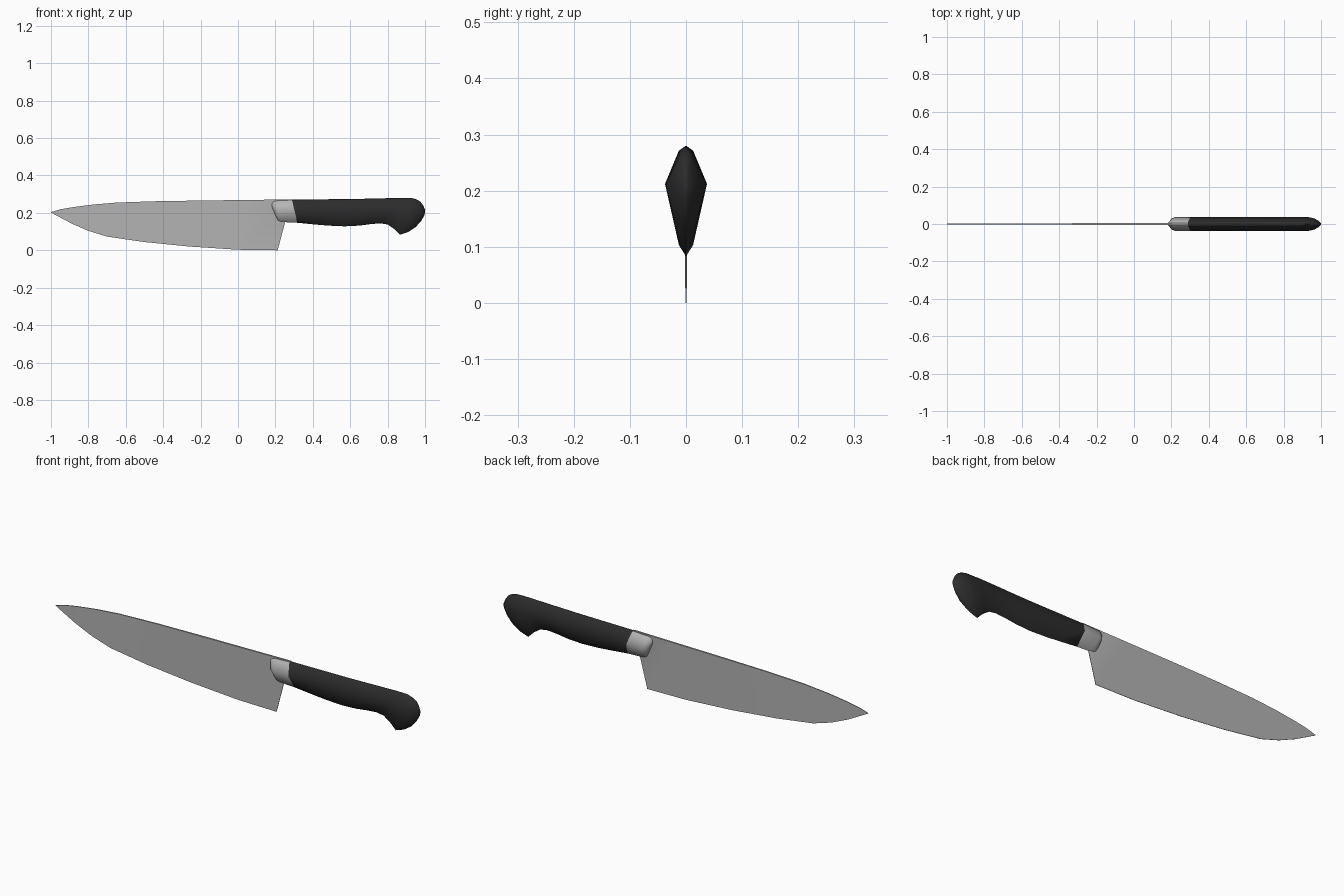
import bpy, bmesh

cube = bpy.data.objects.get("Cube")
if cube:
    bpy.data.objects.remove(cube, do_unlink=True)


def material(name, grey, rough):
    m = bpy.data.materials.new(name)
    m.use_nodes = True
    colour = (grey, grey, grey, 1)
    m.diffuse_color = colour
    bsdf = m.node_tree.nodes["Principled BSDF"]
    bsdf.inputs["Base Color"].default_value = colour
    bsdf.inputs["Roughness"].default_value = rough
    return m


steel = material("steel grey", 0.46, 0.5)
black = material("handle black", 0.025, 0.6)


def loft(name, rings, mat, angle):
    """Skin a row of closed rings and cap both ends."""
    bm = bmesh.new()
    loops = [[bm.verts.new(p) for p in ring] for ring in rings]
    n = len(loops[0])
    for a, b in zip(loops, loops[1:]):
        for i in range(n):
            j = (i + 1) % n
            bm.faces.new((a[i], a[j], b[j], b[i]))
    bm.faces.new(loops[0])
    bm.faces.new(loops[-1][::-1])
    bmesh.ops.remove_doubles(bm, verts=bm.verts[:], dist=0.0002)
    bmesh.ops.recalc_face_normals(bm, faces=bm.faces[:])
    mesh = bpy.data.meshes.new(name)
    bm.to_mesh(mesh)
    bm.free()
    mesh.materials.append(mat)
    obj = bpy.data.objects.new(name, mesh)
    bpy.context.collection.objects.link(obj)
    bpy.ops.object.select_all(action="DESELECT")
    obj.select_set(True)
    bpy.context.view_layer.objects.active = obj
    bpy.ops.object.shade_smooth_by_angle(angle=angle)
    return obj


def grip_ring(xt, zt, xb, zb, w):
    """Pointed oval section leaning from its top point to its bottom point."""
    ridge = min(max((zt - 0.213) / (zt - zb), 0.35), 0.6)
    side = [(0.06, 0.34), (ridge, 1), (0.9, 0.34)]
    outline = [(0, 0)] + side + [(1, 0)] + [(t, -y) for t, y in reversed(side)]
    return [(xt + (xb - xt) * t, y * w, zt + (zb - zt) * t) for t, y in outline]


# Blade: wedge section, thick at the spine, thin at the edge
spine = [(-1, 0.204), (-0.95, 0.219), (-0.88, 0.231), (-0.78, 0.244), (-0.65, 0.255),
         (-0.45, 0.262), (-0.2, 0.266), (0.05, 0.269), (0.28, 0.272), (0.29, 0.271)]
edge = [(-1, 0.202), (-0.95, 0.175), (-0.89, 0.143), (-0.8, 0.104), (-0.7, 0.073),
        (-0.5, 0.044), (-0.26, 0.02), (0, 0.003), (0.212, 0), (0.252, 0.15)]
blade_rings = []
for (sx, sz), (ex, ez) in zip(spine, edge):
    half = 0.0015 + 0.003 * min(1, (sx + 1) / 0.8)
    blade_rings.append([(sx, half, sz), (ex, 0.001, ez), (ex, -0.001, ez), (sx, -half, sz)])
loft("blade", blade_rings, steel, 0.5)

# Bolster: steel collar with a rounded front
bolster = [(0.177, 0.243, 0.209, 0.166, 0.008), (0.181, 0.255, 0.214, 0.158, 0.022),
           (0.19, 0.264, 0.222, 0.153, 0.031), (0.203, 0.267, 0.236, 0.151, 0.0365),
           (0.288, 0.271, 0.318, 0.147, 0.037)]
loft("bolster", [grip_ring(*s) for s in bolster], steel, 1.0)

# Handle: slim grip that swells into a hooked, rounded butt
handle = [(0.288, 0.271, 0.318, 0.147, 0.037), (0.4, 0.272, 0.4, 0.139, 0.037),
          (0.5, 0.273, 0.48, 0.132, 0.037), (0.6, 0.274, 0.57, 0.128, 0.037),
          (0.7, 0.276, 0.65, 0.132, 0.037), (0.78, 0.278, 0.71, 0.14, 0.037),
          (0.83, 0.279, 0.76, 0.144, 0.037), (0.87, 0.28, 0.8, 0.138, 0.037),
          (0.9, 0.28, 0.835, 0.114, 0.037), (0.93, 0.279, 0.866, 0.083, 0.037),
          (0.955, 0.272, 0.91, 0.098, 0.036), (0.975, 0.26, 0.95, 0.124, 0.029),
          (0.99, 0.24, 0.98, 0.158, 0.017), (1, 0.217, 0.998, 0.19, 0.004)]
loft("handle", [grip_ring(*s) for s in handle], black, 1.4)
